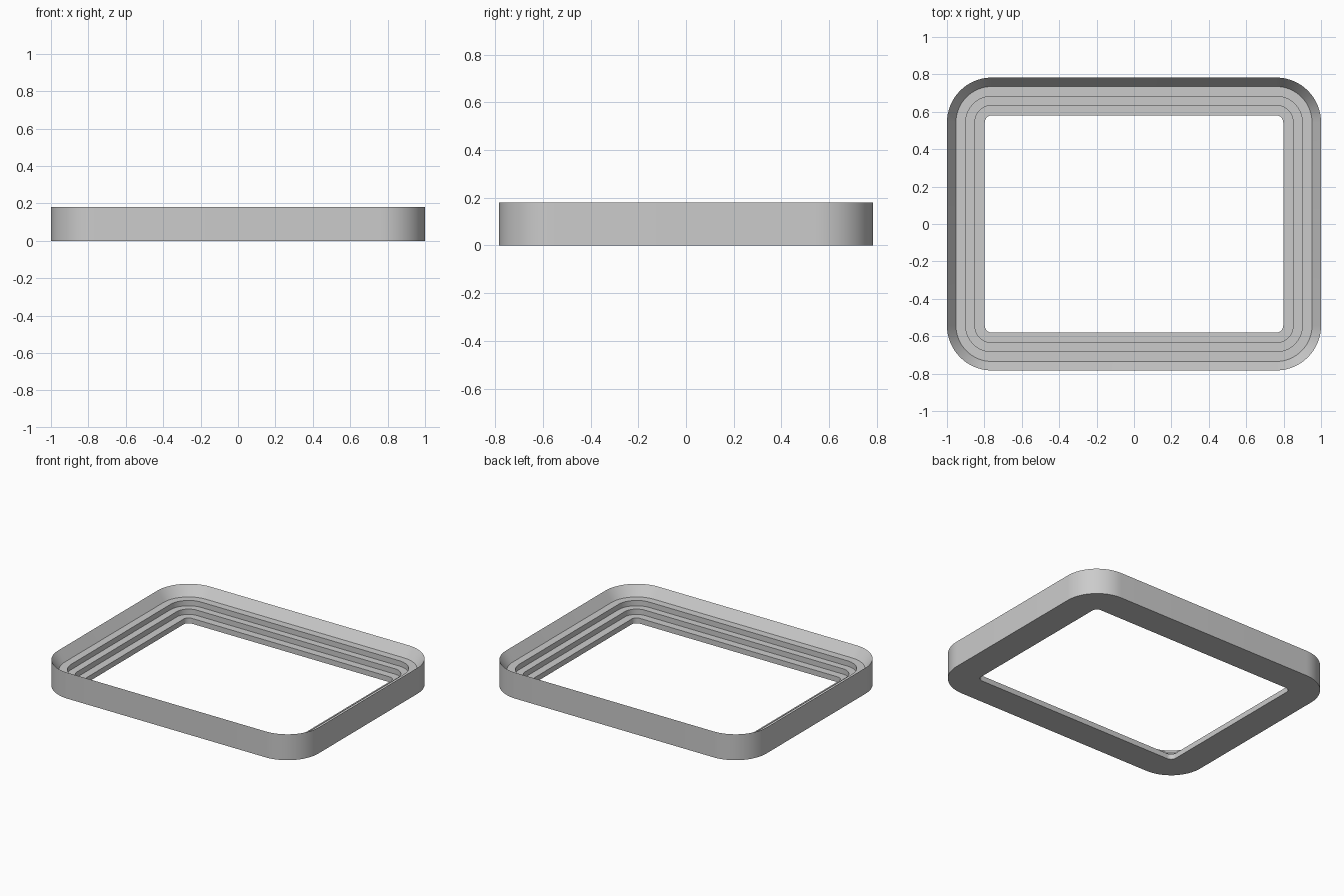
import bpy, bmesh, math

cube = bpy.data.objects.get("Cube")
if cube:
    bpy.data.objects.remove(cube, do_unlink=True)

HALF_X, HALF_Y, HEIGHT = 1.0, 0.783, 0.18
RADIUS, SEGMENTS = 0.24, 16
STEP = 0.037

grey = bpy.data.materials.new("light grey")
grey.use_nodes = True
colour = (0.6, 0.6, 0.6, 1)
grey.diffuse_color = colour
grey.node_tree.nodes["Principled BSDF"].inputs["Base Color"].default_value = colour


def rounded_ring(bm, inset, z):
    """Rounded rectangle of vertices, offset inward from the outer wall."""
    r = RADIUS - inset
    ring = []
    for quarter, (sx, sy) in enumerate([(1, 1), (-1, 1), (-1, -1), (1, -1)]):
        for i in range(SEGMENTS + 1):
            a = math.pi / 2 * (quarter + i / SEGMENTS)
            ring.append(bm.verts.new((sx * (HALF_X - RADIUS) + r * math.cos(a),
                                      sy * (HALF_Y - RADIUS) + r * math.sin(a), z)))
    return ring


# Cross-section as (inset, height): outer wall, sloping lip, three ledges
profile = [(0, 0), (0, HEIGHT), (0.048, 3 * STEP)]
for level, inset in zip((3, 2, 1), (0.1, 0.149, 0.202)):
    profile += [(inset, level * STEP), (inset, (level - 1) * STEP)]

# Sweep the cross-section around the frame
bm = bmesh.new()
rings = [rounded_ring(bm, inset, z) for inset, z in profile]
for k, ring in enumerate(rings):
    nxt = rings[(k + 1) % len(rings)]
    for i in range(len(ring)):
        j = (i + 1) % len(ring)
        bm.faces.new((ring[i], ring[j], nxt[j], nxt[i]))
bmesh.ops.recalc_face_normals(bm, faces=bm.faces)

mesh = bpy.data.meshes.new("stepped_frame")
bm.to_mesh(mesh)
bm.free()
mesh.materials.append(grey)
frame = bpy.data.objects.new("stepped_frame", mesh)
bpy.context.collection.objects.link(frame)

# Smooth corners, sharp ledges
bpy.ops.object.select_all(action="DESELECT")
frame.select_set(True)
bpy.context.view_layer.objects.active = frame
bpy.ops.object.shade_smooth_by_angle(angle=math.radians(25))
